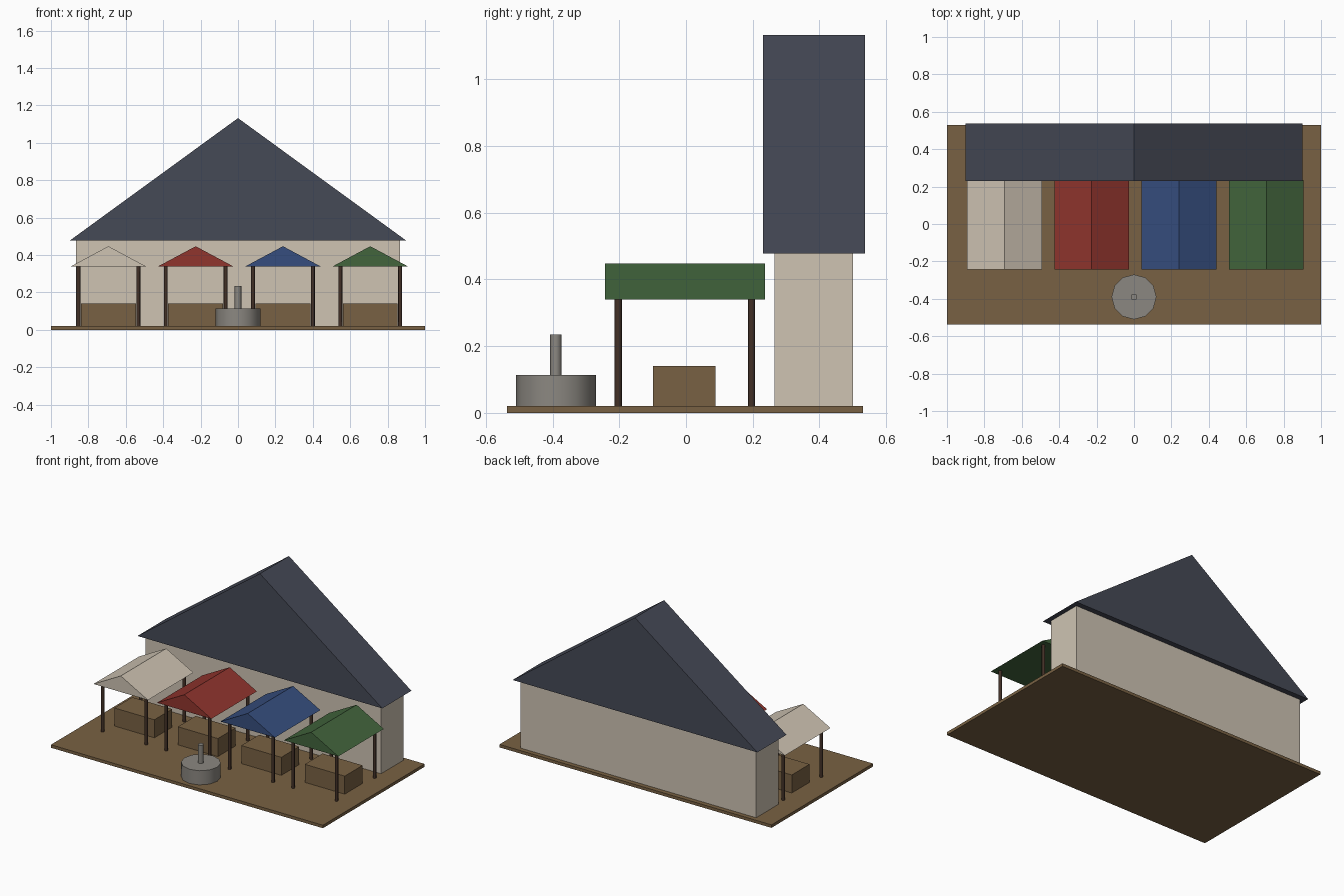
import bpy
import math

cube = bpy.data.objects.get("Cube")
if cube:
    bpy.data.objects.remove(cube, do_unlink=True)


def material(name, rgb):
    m = bpy.data.materials.new(name)
    m.use_nodes = True
    color = (*rgb, 1)
    m.diffuse_color = color
    m.node_tree.nodes["Principled BSDF"].inputs["Base Color"].default_value = color
    return m


wood = material("brown wood", (0.19, 0.12, 0.056))
dark_wood = material("dark wood", (0.055, 0.03, 0.02))
plaster = material("cream plaster", (0.62, 0.55, 0.45))
slate = material("dark slate", (0.06, 0.067, 0.093))
stone = material("grey stone", (0.26, 0.245, 0.22))
cloths = {
    "cream": plaster,
    "red": material("red cloth", (0.28, 0.035, 0.027)),
    "blue": material("blue cloth", (0.037, 0.076, 0.21)),
    "green": material("green cloth", (0.055, 0.13, 0.046)),
}


def box(name, x, y, z, size, mat):
    """Box standing on height z."""
    bpy.ops.mesh.primitive_cube_add(size=1, location=(x, y, z + size[2] / 2))
    ob = bpy.context.object
    ob.name = name
    ob.scale = size
    bpy.ops.object.transform_apply(location=False, rotation=False, scale=True)
    ob.data.materials.append(mat)
    return ob


def cylinder(name, x, y, z, radius, height, sides, mat):
    """Upright cylinder standing on height z, smooth around its side."""
    bpy.ops.mesh.primitive_cylinder_add(
        vertices=sides, radius=radius, depth=height, location=(x, y, z + height / 2))
    ob = bpy.context.object
    ob.name = name
    ob.data.materials.append(mat)
    bpy.ops.object.shade_smooth_by_angle(angle=math.radians(50))
    return ob


def gable(name, x, y, z, size, mat):
    """Closed triangular prism with its ridge along y."""
    w, d, h = size[0] / 2, size[1] / 2, size[2]
    profile = [(-w, 0), (w, 0), (0, h)]
    verts = [(px, py, pz) for py in (-d, d) for px, pz in profile]
    faces = [(0, 1, 2), (5, 4, 3), (0, 3, 4, 1), (1, 4, 5, 2), (2, 5, 3, 0)]
    mesh = bpy.data.meshes.new(name)
    mesh.from_pydata(verts, [], faces)
    mesh.materials.append(mat)
    ob = bpy.data.objects.new(name, mesh)
    ob.location = (x, y, z)
    bpy.context.collection.objects.link(ob)
    return ob


GROUND = 0.02
MID_Y = -0.003

# Ground slab and the hall behind the market
box("ground", 0, MID_Y, 0, (2, 1.067, GROUND), wood)
box("hall_walls", 0, 0.383, GROUND, (1.733, 0.235, 0.457), plaster)
gable("hall_roof", 0, 0.383, 0.477, (1.8, 0.306, 0.655), slate)

# Four market stalls: counter, posts and canopy
for i, (label, cloth) in enumerate(cloths.items()):
    x = -0.693 + 0.4667 * i
    box(label + "_stall_counter", x, MID_Y - 0.002, GROUND, (0.294, 0.187, 0.12), wood)
    for sx, side in ((-1, "right"), (1, "left")):
        for sy, end in ((-1, "front"), (1, "back")):
            cylinder(f"{label}_stall_post_{end}_{side}", x + sx * 0.16,
                     MID_Y + sy * 0.2, GROUND, 0.0105, 0.32, 8, dark_wood)
    gable(label + "_stall_canopy", x, MID_Y, 0.34, (0.4, 0.478, 0.107), cloth)

# Fountain
cylinder("fountain_basin", 0, -0.39, GROUND, 0.12, 0.094, 12, stone)
cylinder("fountain_pillar", 0, -0.39, GROUND, 0.0175, 0.215, 8, stone)
